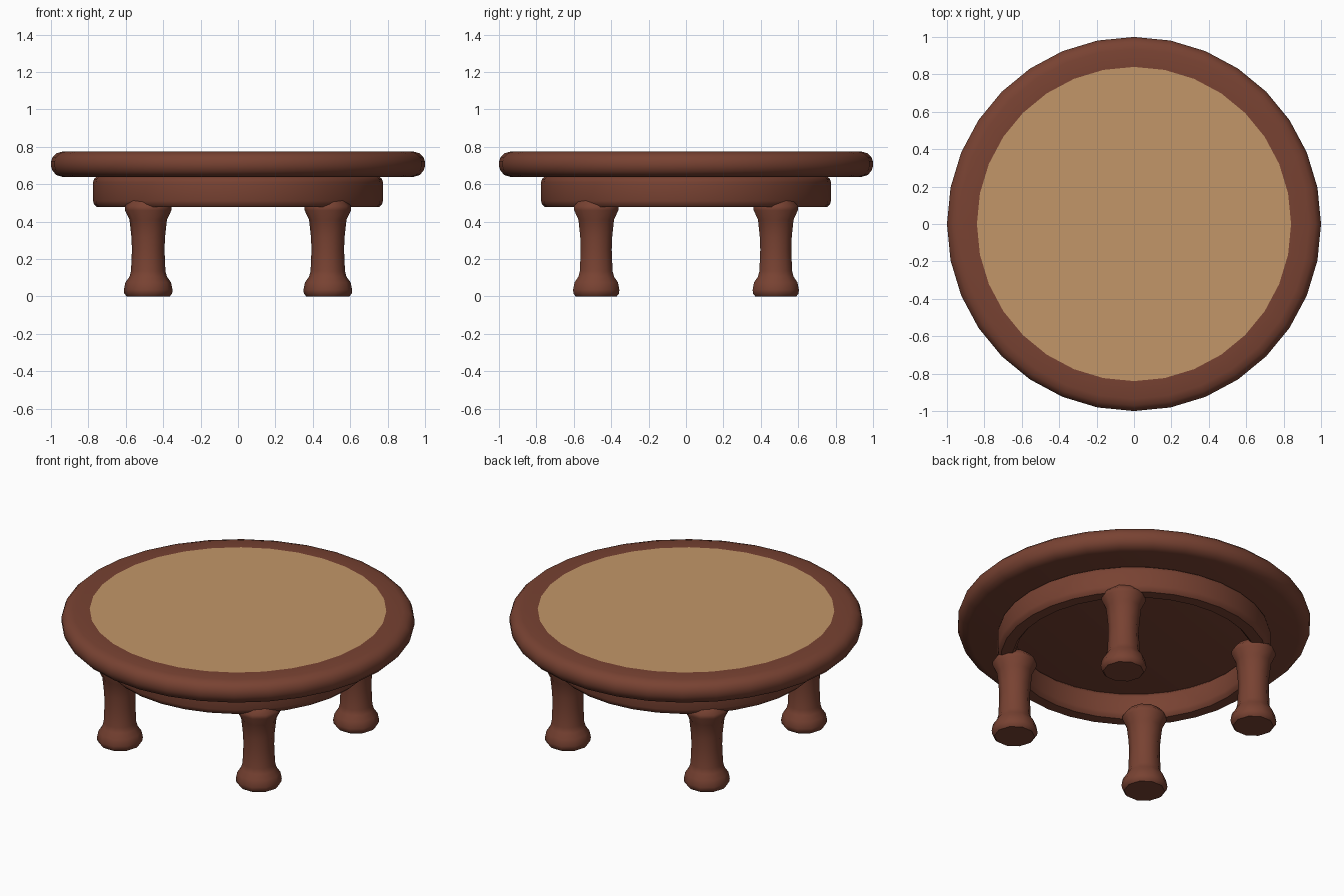
import bpy, bmesh, math

if "Cube" in bpy.data.objects:
    bpy.data.objects.remove(bpy.data.objects["Cube"])


def srgb(r, g, b):
    lin = lambda c: c / 12.92 if c <= 0.04045 else ((c + 0.055) / 1.055) ** 2.4
    return [lin(v / 255) for v in (r, g, b)] + [1.0]


def material(name, rgb):
    m = bpy.data.materials.new(name)
    m.diffuse_color = srgb(*rgb)
    m.use_nodes = True
    m.node_tree.nodes["Principled BSDF"].inputs["Base Color"].default_value = m.diffuse_color
    return m


brown = material("dark brown wood", (120, 66, 50))
tan = material("light tan wood", (194, 150, 104))


def lathe(name, profile, sides, mats, loc=(0, 0, 0), closed=False, angle=40):
    """Spin (radius, z) points round z; open profiles get capped ends."""
    bm = bmesh.new()
    rings = [[bm.verts.new((r * math.cos(2 * math.pi * i / sides),
                            r * math.sin(2 * math.pi * i / sides), z))
              for i in range(sides)] for r, z in profile]
    pairs = list(zip(rings, rings[1:]))
    if closed:
        pairs.append((rings[-1], rings[0]))
    for a, b in pairs:
        for i in range(sides):
            j = (i + 1) % sides
            bm.faces.new((a[i], a[j], b[j], b[i]))
    if not closed:
        bm.faces.new(rings[0][::-1])
        bm.faces.new(rings[-1])
    bmesh.ops.recalc_face_normals(bm, faces=bm.faces)
    me = bpy.data.meshes.new(name)
    bm.to_mesh(me)
    bm.free()
    for m in mats:
        me.materials.append(m)
    ob = bpy.data.objects.new(name, me)
    ob.location = loc
    bpy.context.collection.objects.link(ob)
    bpy.ops.object.select_all(action='DESELECT')
    ob.select_set(True)
    bpy.context.view_layer.objects.active = ob
    bpy.ops.object.shade_smooth_by_angle(angle=math.radians(angle))
    return ob


# Tabletop with rounded edge; the last cap is the light inset panel
top = lathe("tabletop", [(0.935, 0.638), (0.97, 0.648), (0.991, 0.67), (1.0, 0.695),
                         (1.0, 0.72), (0.991, 0.745), (0.97, 0.765), (0.935, 0.775),
                         (0.84, 0.775)], 32, [brown, tan])
for p in top.data.polygons:
    if p.normal.z > 0.9 and p.center.xy.length < 0.1:
        p.material_index = 1

# Apron ring below the top, rounded cross-section
lathe("apron_ring", [(0.69, 0.477), (0.755, 0.477), (0.77, 0.492), (0.775, 0.51),
                     (0.775, 0.61), (0.77, 0.628), (0.755, 0.64), (0.69, 0.64),
                     (0.675, 0.625), (0.67, 0.61), (0.67, 0.51), (0.675, 0.492)],
      32, [brown], closed=True)

# Four turned legs
leg = [(0.115, 0), (0.128, 0.015), (0.13, 0.035), (0.122, 0.075), (0.1, 0.105),
       (0.092, 0.135), (0.087, 0.25), (0.09, 0.32), (0.1, 0.41), (0.124, 0.46),
       (0.125, 0.483), (0.09, 0.52), (0.06, 0.535)]
for side, sx in (("left", -1), ("right", 1)):
    for end, sy in (("front", -1), ("back", 1)):
        lathe(f"{end}_{side}_leg", leg, 10, [brown], (0.48 * sx, 0.48 * sy, 0), angle=50)
